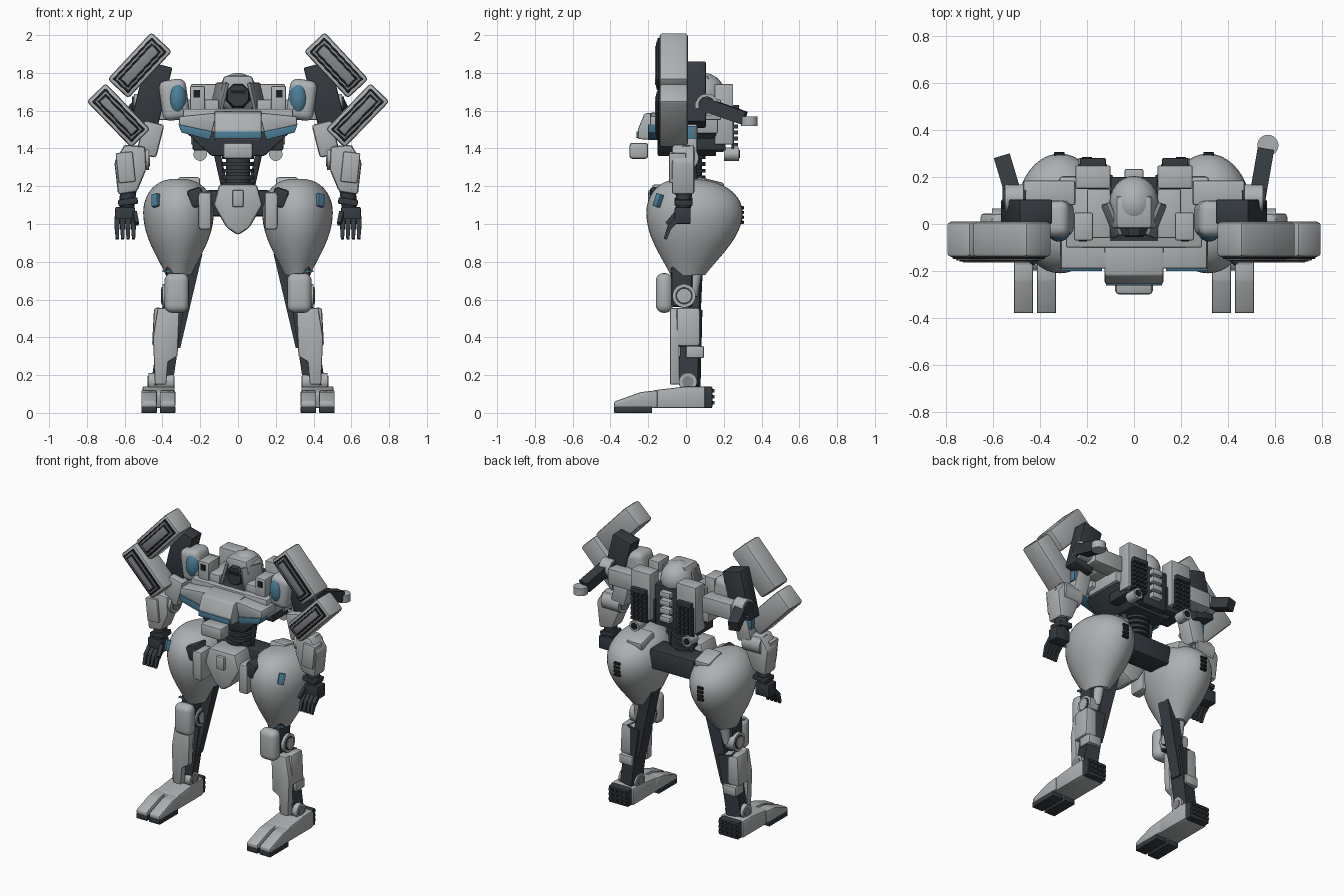
import bpy, bmesh, math
from mathutils import Matrix, Vector, Euler

old = bpy.data.objects.get("Cube")
if old:
    bpy.data.objects.remove(old, do_unlink=True)

# Shared bevel widths
SHARP, FINE, CRISP, ROUND, PLUMP = 0, .003, .008, .016, .04


def paint(name, red, green, blue):
    material = bpy.data.materials.new(name)
    material.use_nodes = True
    material.diffuse_color = (red, green, blue, 1)
    shader = material.node_tree.nodes["Principled BSDF"]
    shader.inputs["Base Color"].default_value = (red, green, blue, 1)
    return material


LIGHT = paint("light_grey_armour", .42, .44, .45)
MID = paint("mid_grey", .23, .24, .26)
DARK = paint("dark_slate", .035, .043, .052)
BLACK = paint("vent_black", .012, .014, .017)
BLUE = paint("blue_accent", .07, .21, .32)


def finish(name, bm, material, mirrored):
    """Turn a bmesh into an object, copied across x when mirrored is set."""
    bmesh.ops.recalc_face_normals(bm, faces=bm.faces[:])
    mesh = bpy.data.meshes.new(name)
    bm.to_mesh(mesh)
    bm.free()
    mesh.materials.append(material)
    for polygon in mesh.polygons:
        polygon.use_smooth = True
    mesh.set_sharp_from_angle(angle=math.radians(35))
    part = bpy.data.objects.new(name, mesh)
    bpy.context.collection.objects.link(part)
    if mirrored:
        part.modifiers.new("mirror", "MIRROR").use_mirror_merge = False


def soften(bm, width):
    if width:
        bmesh.ops.bevel(bm, geom=bm.edges[:], offset=width, segments=4 if width > ROUND else 2,
                        profile=.5, affect="EDGES", clamp_overlap=True)


def box(name, material, x, y, z, bevel=CRISP, turn=(0, 0, 0), mirrored=True):
    """Box from its ranges, turned about its own centre in degrees."""
    bm = bmesh.new()
    bmesh.ops.create_cube(bm, size=1)
    bmesh.ops.scale(bm, vec=[high - low for low, high in (x, y, z)], verts=bm.verts)
    soften(bm, bevel)
    centre = [(low + high) / 2 for low, high in (x, y, z)]
    rotation = Euler([math.radians(angle) for angle in turn]).to_matrix().to_4x4()
    bm.transform(Matrix.Translation(centre) @ rotation)
    finish(name, bm, material, mirrored)


def bridge(bm, rows):
    """Skin matching rows of vertices and cap both ends."""
    for lower, upper in zip(rows, rows[1:]):
        for i in range(len(lower)):
            bm.faces.new((lower[i - 1], lower[i], upper[i], upper[i - 1]))
    bm.faces.new(rows[0])
    bm.faces.new(rows[-1])


def slab(name, material, outline, x=None, y=None, bevel=CRISP, mirrored=True):
    """Outline pushed along x as (y, z) points, or along y as (x, z) points."""
    bm = bmesh.new()
    bridge(bm, [[bm.verts.new((depth, a, b) if x else (a, depth, b)) for a, b in outline]
                for depth in x or y])
    bmesh.ops.recalc_face_normals(bm, faces=bm.faces[:])
    soften(bm, bevel)
    finish(name, bm, material, mirrored)


def rod(name, material, start, end, radius, tip=None, sides=20, mirrored=True):
    """Round, tapered or square bar between two points."""
    start, end = Vector(start), Vector(end)
    axis = end - start
    bm = bmesh.new()
    bmesh.ops.create_cone(bm, cap_ends=True, segments=sides, radius1=radius,
                          radius2=tip or radius, depth=axis.length)
    spin = Matrix.Rotation(math.pi / sides, 4, "Z")
    aim = axis.to_track_quat("Z", "Y").to_matrix().to_4x4()
    bm.transform(Matrix.Translation((start + end) / 2) @ aim @ spin)
    finish(name, bm, material, mirrored)


def disc(name, material, x, y, z, radius):
    rod(name, material, start=(x[0], y, z), end=(x[1], y, z), radius=radius)


def ball(name, material, centre, radii, mirrored=True):
    bm = bmesh.new()
    bmesh.ops.create_uvsphere(bm, u_segments=24, v_segments=14, radius=1)
    bm.transform(Matrix.Translation(centre) @ Matrix.Diagonal((*radii, 1)))
    finish(name, bm, material, mirrored)


# Launcher pods with nested front plates
def pod(label, x, z, width, tilt, length=.34):
    def layer(name, material, inset, y, bevel):
        across, tall = (length - inset) / 2, (width - inset) / 2
        box(f"{label}_pod_{name}", material, x=(x - across, x + across), y=y,
            z=(z - tall, z + tall), bevel=bevel, turn=(0, tilt, 0))
    layer("shell", LIGHT, inset=0, y=(-.14, .01), bevel=ROUND)
    for step, material in enumerate((BLACK, MID, BLACK, MID)):
        layer("plate", material, inset=.04 + .02 * step, y=(-.15 - .005 * step, -.13), bevel=FINE)


pod("upper", x=.52, z=1.84, width=.15, tilt=47)
pod("lower", x=.633, z=1.575, width=.14, tilt=-46)
box("pod_mount", DARK, x=(.385, .53), y=(0, .105), z=(1.52, 1.85), turn=(0, -14, 0))

# Rear arms behind the shoulders, only the left one carrying a disc
rod("left_rear_arm", DARK, start=(.52, .08, 1.64), end=(.56, .31, 1.56), radius=.05, sides=4, mirrored=False)
rod("right_rear_arm", DARK, start=(-.5, .08, 1.64), end=(-.56, .28, 1.57), radius=.05, sides=4, mirrored=False)
rod("left_rear_disc", LIGHT, start=(.57, .335, 1.52), end=(.57, .335, 1.57), radius=.045, mirrored=False)
disc("rear_arm_ring", LIGHT, x=(.47, .55), y=.11, z=1.63, radius=.06)
disc("rear_arm_hub", DARK, x=(.46, .56), y=.11, z=1.63, radius=.045)

# Head
ball("helmet", LIGHT, centre=(0, .09, 1.69), radii=(.105, .115, .11), mirrored=False)
slab("brow", LIGHT, [(-.1, 1.69), (-.075, 1.785), (.075, 1.785), (.1, 1.69)], y=(-.02, .12),
     bevel=ROUND, mirrored=False)
rod("face", DARK, start=(0, .03, 1.68), end=(0, -.05, 1.68), radius=.075, tip=.06, sides=8, mirrored=False)
box("visor", BLACK, x=(-.04, .04), y=(-.055, -.04), z=(1.69, 1.71), bevel=FINE, mirrored=False)
box("cheek_guard", MID, x=(.09, .11), y=(-.06, .09), z=(1.59, 1.75), turn=(0, -14, -22))
box("neck_collar", DARK, x=(-.11, .11), y=(-.08, .12), z=(1.55, 1.61), mirrored=False)

# Torso
box("torso_core", LIGHT, x=(-.29, .29), y=(-.1, .17), z=(1.48, 1.61), mirrored=False)
slab("under_chest", DARK, [(-.28, 1.49), (-.14, 1.36), (.14, 1.36), (.28, 1.49)], y=(-.15, .16), mirrored=False)
box("rear_torso", DARK, x=(.09, .24), y=(.04, .21), z=(1.39, 1.56))
slab("chest_plate", LIGHT, [(-.08, 1.6), (-.22, 1.585), (-.255, 1.5), (-.255, 1.45), (-.08, 1.44)],
     x=(-.125, .125), mirrored=False)
box("chest_stripe", BLUE, x=(-.12, .12), y=(-.262, -.2), z=(1.455, 1.49), bevel=FINE, mirrored=False)
slab("chest_wing", LIGHT, [(.11, 1.59), (.31, 1.57), (.315, 1.52), (.14, 1.48)], y=(-.19, -.03))
slab("wing_stripe", BLUE, [(.135, 1.49), (.15, 1.445), (.3, 1.485), (.315, 1.528)], y=(-.2, -.12), bevel=FINE)
box("belly_box", LIGHT, x=(-.08, .08), y=(-.3, -.2), z=(1.345, 1.43), bevel=ROUND, mirrored=False)
box("upper_chest", LIGHT, x=(.1, .2), y=(-.06, .15), z=(1.58, 1.66))
box("collar_box", LIGHT, x=(.175, .255), y=(-.07, .05), z=(1.58, 1.73))
box("collar_slot", BLACK, x=(.2, .235), y=(-.075, -.06), z=(1.67, 1.71), bevel=SHARP)

# Backpack with nozzle grids
box("backpack_tower", LIGHT, x=(.1, .25), y=(.15, .25), z=(1.42, 1.74))
box("tower_cap", DARK, x=(.12, .23), y=(.24, .28), z=(1.6, 1.63), bevel=FINE)
box("nozzle_panel", DARK, x=(.115, .235), y=(.24, .255), z=(1.4, 1.6), bevel=FINE)
for row in range(6):
    for column in range(4):
        left, base = .12 + .03 * column, 1.41 + .032 * row
        box("nozzle", DARK, x=(left, left + .02), y=(.25, .275), z=(base, base + .02), bevel=SHARP)
box("backpack_spine", DARK, x=(-.1, .1), y=(.12, .2), z=(1.38, 1.66), mirrored=False)
for step in range(4):
    base = 1.43 + .056 * step
    box("spine_segment", LIGHT, x=(-.04, .04), y=(.17, .235), z=(base, base + .04), mirrored=False)
rod("thruster", LIGHT, start=(.2, .2, 1.37), end=(.2, .28, 1.37), radius=.036)
rod("thruster_bore", BLACK, start=(.2, .27, 1.37), end=(.2, .285, 1.37), radius=.022)
box("back_shoulder", LIGHT, x=(.25, .47), y=(.08, .185), z=(1.55, 1.66))

# Waist
rod("spine", DARK, start=(0, .02, 1.14), end=(0, .02, 1.4), radius=.065, mirrored=False)
for step in range(5):
    base = 1.2 + .036 * step
    rod("waist_ring", DARK, start=(0, .02, base), end=(0, .02, base + .02), radius=.085, mirrored=False)
rod("waist_piston", DARK, start=(.11, .03, 1.37), end=(.07, .05, 1.19), radius=.018)

# Pelvis
box("pelvis", DARK, x=(-.17, .17), y=(0, .16), z=(1.04, 1.18), bevel=ROUND, mirrored=False)
half_guard = [(.1, 1.21), (.13, 1.1), (.06, .98)]
slab("crotch_guard", LIGHT, half_guard + [(0, .94)] + [(-x, z) for x, z in reversed(half_guard)],
     y=(-.18, -.02), bevel=ROUND, mirrored=False)
box("crotch_block", LIGHT, x=(-.03, .03), y=(-.2, -.16), z=(1.09, 1.18), mirrored=False)
box("hip_block", LIGHT, x=(.14, .21), y=(-.2, -.08), z=(.97, 1.17), bevel=ROUND)
box("hip_joint", DARK, x=(.18, .26), y=(-.19, -.04), z=(1.09, 1.19), bevel=ROUND, turn=(0, 18, 0))
box("hip_cap", LIGHT, x=(.2, .32), y=(.05, .2), z=(1.17, 1.235), bevel=ROUND, turn=(-14, 0, 0))


# Pear-shaped thighs: a sine swell from the knee, a rounded crown above
def thigh(bottom=.73, widest=1.06, top=1.24, steps=10, sides=40):
    swell = [(bottom + (widest - bottom) * i / steps, .36 + .64 * math.sin(math.pi / 2 * i / steps) ** 1.1)
             for i in range(steps)]
    crown = [(widest + (top - widest) * u, (1 - u * u) ** .4)
             for u in (math.sin(math.pi / 2 * i / steps) for i in range(steps))]
    bm = bmesh.new()
    angles = [math.tau * i / sides for i in range(sides)]
    bridge(bm, [[bm.verts.new((.315 + .187 * r * math.cos(a), .055 * r - .01 + .255 * r * math.sin(a), z))
                 for a in angles] for z, r in swell + crown])
    finish("thigh", bm, LIGHT, True)


thigh()
box("thigh_marker", BLUE, x=(.415, .455), y=(-.16, -.135), z=(1.09, 1.16), bevel=FINE, turn=(-14, 12, 38))
for step in range(4):
    base = 1 + .026 * step
    box("thigh_vent", BLACK, x=(.295, .34), y=(.27, .306), z=(base, base + .018), bevel=FINE)
box("knee_pin", BLUE, x=(.35, .4), y=(-.08, -.06), z=(.745, .755), bevel=FINE)

# Knee and shin
rod("knee_neck", LIGHT, start=(.33, .06, .78), end=(.33, .03, .62), radius=.032)
rod("knee_strut", DARK, start=(.235, .045, .85), end=(.345, .03, .35), radius=.06, tip=.05, sides=4)
box("knee_cap", LIGHT, x=(.26, .39), y=(-.16, -.07), z=(.53, .74), bevel=PLUMP)
box("knee_hinge", DARK, x=(.28, .38), y=(-.08, .035), z=(.56, .78), bevel=ROUND)
for name, material, flare, radius in (("knee_disc", LIGHT, 0, .062), ("knee_disc_ring", DARK, .004, .046),
                                      ("knee_disc_hub", LIGHT, .008, .037)):
    disc(name, material, x=(.27 - flare, .4 + flare), y=-.01, z=.62, radius=radius)
slab("shin_front", LIGHT, [(.31, .555), (.425, .555), (.45, .4), (.44, .15), (.38, .15), (.37, .27), (.32, .3)],
     y=(-.085, -.035))
box("calf_plate", LIGHT, x=(.325, .45), y=(-.05, .075), z=(.35, .555), bevel=ROUND, turn=(0, -3, 0))
box("ankle_cuff", LIGHT, x=(.345, .445), y=(0, .095), z=(.29, .355))
rod("lower_leg", DARK, start=(.345, .03, .55), end=(.405, .02, .14), radius=.07, sides=4)

# Ankle and foot
disc("ankle_disc", LIGHT, x=(.34, .475), y=.01, z=.165, radius=.048)
disc("ankle_hub", MID, x=(.335, .48), y=.01, z=.165, radius=.03)
slab("foot", LIGHT, [(.1, .025), (.1, .14), (0, .14), (-.17, .12), (-.2, .1), (-.18, .025)], x=(.335, .505))
box("heel", DARK, x=(.345, .495), y=(.08, .14), z=(.025, .14))
for row in range(3):
    for column in range(4):
        left, base = .353 + .036 * column, .045 + .032 * row
        box("heel_stud", DARK, x=(left, left + .026), y=(.13, .15), z=(base, base + .018), bevel=SHARP)
for label, width in (("inner", (.332, .414)), ("outer", (.43, .512))):
    slab(label + "_toe", LIGHT, [(-.15, .03), (-.15, .12), (-.24, .11), (-.38, .06), (-.38, .03)], x=width)
    box(label + "_sole", DARK, x=width, y=(-.38, -.18), z=(0, .035), bevel=FINE)

# Shoulders and arms
box("shoulder_shell", LIGHT, x=(.265, .41), y=(-.055, .1), z=(1.55, 1.765), bevel=PLUMP, turn=(0, 8, 0))
ball("shoulder_lens", BLUE, centre=(.32, -.025, 1.665), radii=(.05, .05, .088))
box("upper_arm", LIGHT, x=(.41, .52), y=(-.05, .06), z=(1.36, 1.54), bevel=ROUND, turn=(0, -14, 0))
box("arm_marker", BLUE, x=(.46, .53), y=(.01, .05), z=(1.45, 1.52), bevel=FINE)
disc("elbow_disc", LIGHT, x=(.47, .605), y=0, z=1.35, radius=.066)
disc("elbow_hub", MID, x=(.465, .61), y=0, z=1.35, radius=.045)
slab("forearm", LIGHT, [(.49, 1.41), (.6, 1.42), (.655, 1.33), (.635, 1.155), (.535, 1.17), (.485, 1.29)],
     y=(-.075, .045), bevel=ROUND)
box("forearm_plate", LIGHT, x=(.55, .64), y=(-.09, 0), z=(1.22, 1.38), turn=(0, 6, 0))
rod("wrist", DARK, start=(.58, -.01, 1.2), end=(.59, -.015, 1.06), radius=.045, tip=.038)
box("wrist_cuff", DARK, x=(.53, .635), y=(-.06, .035), z=(1.1, 1.135), turn=(0, 8, 0))

# Hands
box("palm", DARK, x=(.545, .65), y=(-.06, .025), z=(1, 1.09))
for finger in range(4):
    x = .553 + .029 * finger
    rod("finger_base", DARK, start=(x, -.04, 1.03), end=(x, -.09, .98), radius=.018, sides=4)
    rod("finger_tip", DARK, start=(x, -.085, .99), end=(x, -.11, .92), radius=.017, tip=.012, sides=4)
rod("thumb", DARK, start=(.55, -.045, 1.06), end=(.535, -.1, 1), radius=.018, tip=.014, sides=4)
